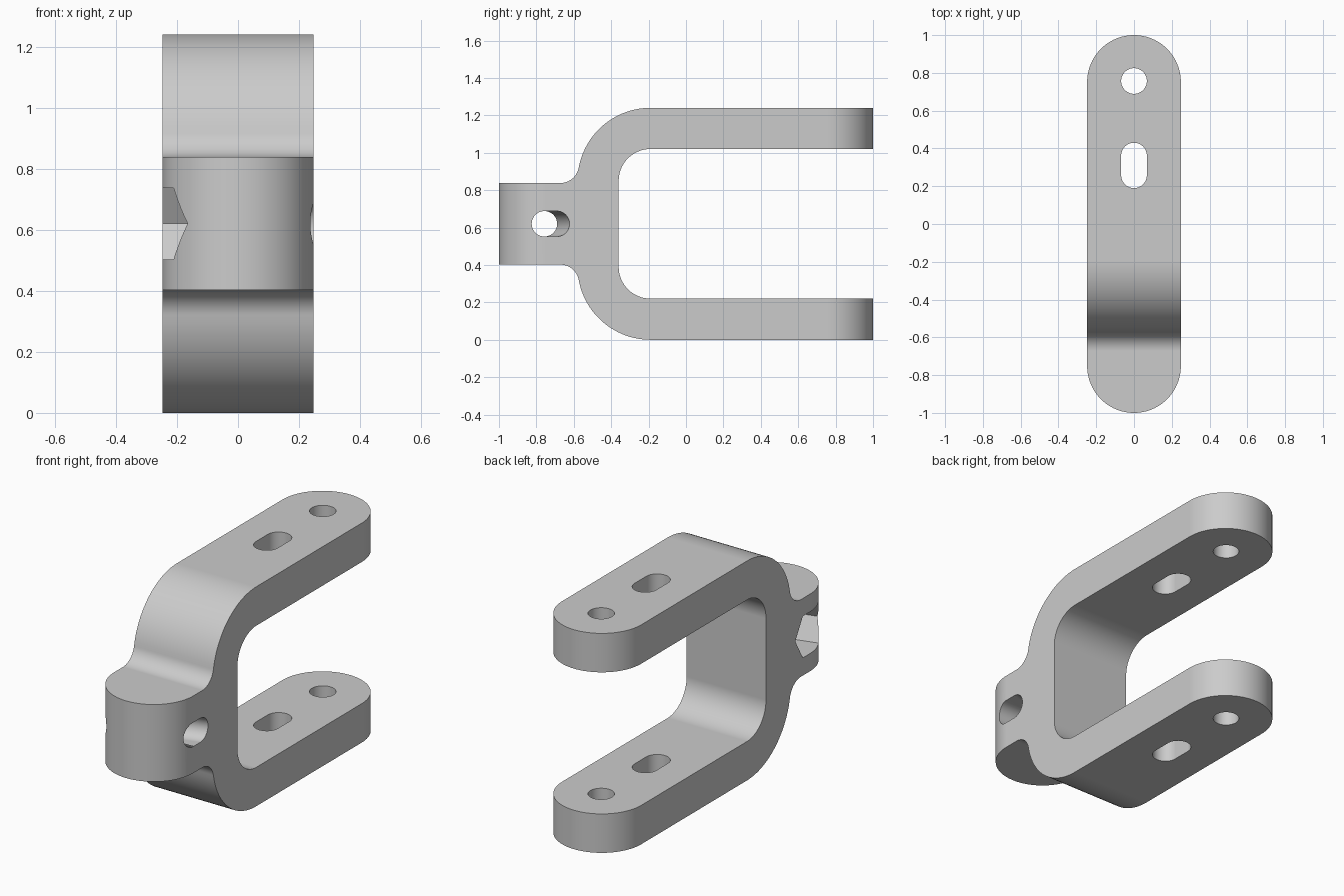
import bpy, bmesh, math
from mathutils import Vector

cube = bpy.data.objects.get("Cube")
if cube:
    bpy.data.objects.remove(cube, do_unlink=True)

HALF_W = 0.248            # half width of the strap
MID_Z = 0.62              # height of the symmetry plane
BOLT_Y = -0.757           # pivot bolt position
HOLE_R = 0.068
TILT = math.tan(math.radians(15))

steel = bpy.data.materials.new("plain_grey")
steel.use_nodes = True
grey = (0.6, 0.6, 0.6, 1)
steel.diffuse_color = grey
steel.node_tree.nodes["Principled BSDF"].inputs["Base Color"].default_value = grey


def arc(cx, cy, r, start, end, n=16):
    """Points on an arc, angles in degrees."""
    angles = [math.radians(start + (end - start) * i / n) for i in range(n + 1)]
    return [(cx + r * math.cos(a), cy + r * math.sin(a)) for a in angles]


def loft(name, sections):
    """Closed solid through rings that share one point count."""
    bm = bmesh.new()
    rings = [[bm.verts.new(p) for p in ring] for ring in sections]
    for a, b in zip(rings, rings[1:]):
        for i in range(len(a)):
            j = (i + 1) % len(a)
            bm.faces.new((a[i], a[j], b[j], b[i]))
    bm.faces.new(rings[0][::-1])
    bm.faces.new(rings[-1])
    bmesh.ops.recalc_face_normals(bm, faces=bm.faces)
    mesh = bpy.data.meshes.new(name)
    bm.to_mesh(mesh)
    bm.free()
    obj = bpy.data.objects.new(name, mesh)
    bpy.context.collection.objects.link(obj)
    obj.data.materials.append(steel)
    return obj


def upright(name, outline, z0=-0.2, z1=1.5):
    return loft(name, [[(x, y, z) for x, y in outline] for z in (z0, z1)])


def stadium(y0, y1, r, n=32):
    return arc(0, y1, r, 0, 180, n) + arc(0, y0, r, 180, 360, n)


def swing_cutter(name, outline, xs, side):
    """Bolt cutter that fans out towards one side to let the bolt tilt."""
    rings = []
    for x in xs:
        fan = TILT * x if x * side > 0 else 0
        rings.append([(x, BOLT_Y + u + (fan if u * side > -1e-6 else 0), MID_Z + v)
                      for u, v in outline])
    return loft(name, rings)


# Side profile: upper half from the nose along the outside to the leg tip, then inside
BEND = (-0.19, 0.85)
OUT_R, IN_R, FILLET_R = 0.39, 0.17, 0.1
NOSE_TOP = 0.838
fz = NOSE_TOP + FILLET_R
fy = BEND[0] - math.sqrt((OUT_R + FILLET_R) ** 2 - (fz - BEND[1]) ** 2)
meet = math.degrees(math.atan2(fz - BEND[1], fy - BEND[0]))
upper = [(-1.1, NOSE_TOP)]
upper += arc(fy, fz, FILLET_R, -90, meet - 180)
upper += arc(*BEND, OUT_R, meet, 90, 24)
upper += [(1.1, BEND[1] + OUT_R), (1.1, BEND[1] + IN_R)]
upper += arc(*BEND, IN_R, 90, 180)
lower = [(y, 2 * MID_Z - z) for y, z in reversed(upper)]
fork = loft("fork_bracket", [[(x, y, z) for y, z in upper + lower]
                             for x in (-HALF_W - 0.05, HALF_W + 0.05)])

# Rounded ends in plan, leg holes, and the tilting bolt hole with its nut pocket
end_y = 1 - HALF_W
hexagon = arc(0, 0, 0.136, 0, 300, 5)
circle = arc(0, 0, HOLE_R, 0, 352.5, 47)
tools = [
    (upright("plan_outline", stadium(-end_y, end_y, HALF_W, 48)), 'INTERSECT'),
    (upright("leg_round_hole", arc(0, 0.757, HOLE_R, 0, 352.5, 47)), 'DIFFERENCE'),
    (upright("leg_slot", stadium(0.258, 0.362, HOLE_R, 24)), 'DIFFERENCE'),
    (swing_cutter("bolt_hole", circle, (-0.12, 0, 0.35), 1), 'DIFFERENCE'),
    (swing_cutter("nut_pocket", hexagon, (-0.35, -0.07), -1), 'DIFFERENCE'),
]

# The pocket fans towards the front as it nears the right side
pocket = tools[-1][0]
for i, v in enumerate(pocket.data.vertices):
    u = hexagon[i % len(hexagon)][0]
    v.co.y = BOLT_Y + u + (TILT * v.co.x if u < 0 else 0)

for tool, operation in tools:
    tool.hide_render = True
    mod = fork.modifiers.new(tool.name, 'BOOLEAN')
    mod.object = tool
    mod.operation = operation
    mod.solver = 'EXACT'

# Bake the cuts and drop the cutters
bpy.context.view_layer.update()
graph = bpy.context.evaluated_depsgraph_get()
baked = bpy.data.meshes.new_from_object(fork.evaluated_get(graph))
fork.modifiers.clear()
fork.data = baked
baked.materials.clear()
baked.materials.append(steel)
for face in baked.polygons:
    face.material_index = 0
for tool, _ in tools:
    bpy.data.objects.remove(tool, do_unlink=True)

# Smooth the bends and keep flat faces flat
bpy.ops.object.select_all(action='DESELECT')
fork.select_set(True)
bpy.context.view_layer.objects.active = fork
bpy.ops.object.shade_smooth_by_angle(angle=math.radians(30))
weighted = fork.modifiers.new("flat_faces", 'WEIGHTED_NORMAL')
weighted.keep_sharp = True
